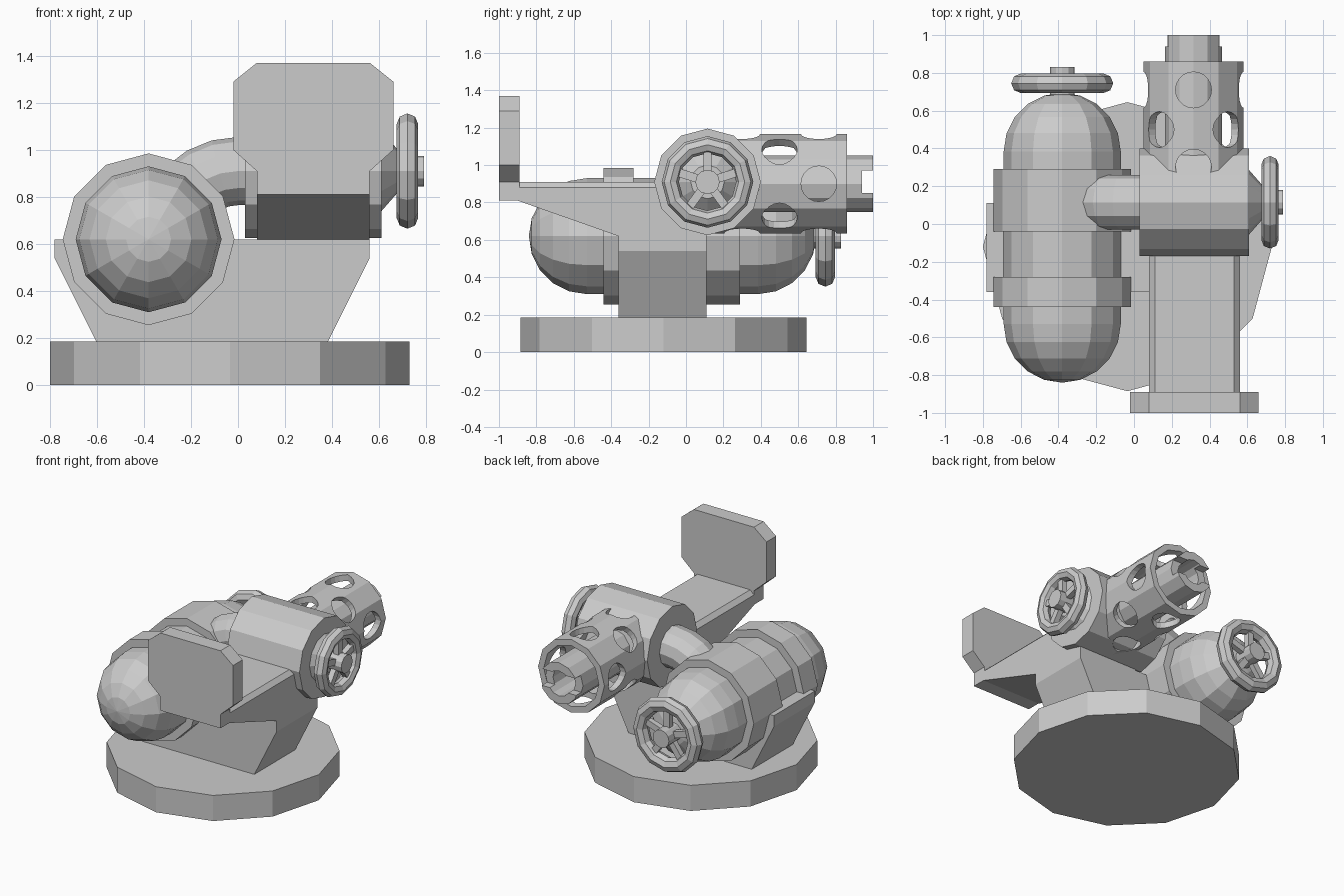
import bpy, bmesh, math
from mathutils import Matrix, Vector

if "Cube" in bpy.data.objects:
    bpy.data.objects.remove(bpy.data.objects["Cube"], do_unlink=True)

GREY = (0.6, 0.6, 0.6, 1)
metal = bpy.data.materials.new("plain_grey")
metal.use_nodes = True
metal.diffuse_color = GREY
metal.node_tree.nodes["Principled BSDF"].inputs["Base Color"].default_value = GREY

SIDES = 12
TURN = {"Z": Matrix.Identity(3),
        "Y": Matrix(((1, 0, 0), (0, 0, 1), (0, 1, 0))),
        "X": Matrix(((0, 0, 1), (1, 0, 0), (0, 1, 0)))}


def finish(bm, name):
    bmesh.ops.recalc_face_normals(bm, faces=bm.faces)
    mesh = bpy.data.meshes.new(name)
    bm.to_mesh(mesh)
    bm.free()
    mesh.materials.append(metal)
    obj = bpy.data.objects.new(name, mesh)
    bpy.context.collection.objects.link(obj)
    return obj


def lathe(name, profile, axis, centre, closed=False, sides=SIDES):
    """Revolve (radius, height) points about an axis; caps the ends unless closed."""
    bm = bmesh.new()
    rings = []
    for r, h in profile:
        ring = []
        for i in range(sides):
            a = math.tau * i / sides
            p = TURN[axis] @ Vector((r * math.cos(a), r * math.sin(a), h))
            ring.append(bm.verts.new(p + Vector(centre)))
        rings.append(ring)
    pairs = list(zip(rings, rings[1:]))
    if closed:
        pairs.append((rings[-1], rings[0]))
    else:
        bm.faces.new(rings[0])
        bm.faces.new(rings[-1])
    for lo, hi in pairs:
        for i in range(sides):
            j = (i + 1) % sides
            bm.faces.new((lo[i], lo[j], hi[j], hi[i]))
    bmesh.ops.remove_doubles(bm, verts=bm.verts, dist=0.0001)
    return finish(bm, name)


def rod(name, r, h0, h1, axis, centre):
    return lathe(name, [(r, h0), (r, h1)], axis, centre)


def prism(name, outline, axis, lo, hi, chamfer=0):
    """Extrude an outline along X (points are y, z) or Y (points are x, z)."""
    bm = bmesh.new()
    place = (lambda a, b: (lo, a, b)) if axis == "X" else (lambda a, b: (a, lo, b))
    face = bm.faces.new([bm.verts.new(place(a, b)) for a, b in outline])
    out = bmesh.ops.extrude_face_region(bm, geom=[face])
    step = Vector((hi - lo, 0, 0)) if axis == "X" else Vector((0, hi - lo, 0))
    bmesh.ops.translate(bm, vec=step,
                        verts=[v for v in out["geom"] if isinstance(v, bmesh.types.BMVert)])
    if chamfer:  # long top edges only
        top = max(b for a, b in outline)
        edges = [e for e in bm.edges if all(v.co.z > top - 0.001 for v in e.verts)
                 and abs(e.verts[0].co.x - e.verts[1].co.x) < 0.001]
        bmesh.ops.bevel(bm, geom=edges, offset=chamfer, segments=1, affect="EDGES")
    return finish(bm, name)


def cut(obj, cutter):
    mod = obj.modifiers.new("cut", "BOOLEAN")
    mod.operation, mod.solver, mod.object = "DIFFERENCE", "EXACT", cutter
    graph = bpy.context.evaluated_depsgraph_get()
    mesh = bpy.data.meshes.new_from_object(obj.evaluated_get(graph))
    obj.modifiers.clear()
    obj.data = mesh
    bpy.data.objects.remove(cutter, do_unlink=True)


def valve_wheel(name, outer, tube, axis, centre, hub):
    """Rim, hub and spokes of a hand wheel."""
    ring = [(outer - tube + tube * math.cos(math.tau * k / 8),
             tube * math.sin(math.tau * k / 8)) for k in range(8)]
    lathe(name + "_rim", ring, axis, centre, closed=True)
    rod(name + "_hub", 0.065, hub[0], hub[1], axis, centre)
    bm = bmesh.new()
    length = outer - tube
    for k in range(5):
        m = (TURN[axis].to_4x4() @ Matrix.Rotation(math.tau * k / 5 + math.pi / 2, 4, "Z")
             @ Matrix.Translation((length / 2, 0, 0))
             @ Matrix.Diagonal((length, 0.045, 0.04, 1)))
        bmesh.ops.create_cube(bm, size=1, matrix=Matrix.Translation(centre) @ m)
    finish(bm, name + "_spokes")


# Base and bracket
rod("base", 0.765, 0, 0.185, "Z", (-0.035, -0.12, 0))
prism("bracket", [(-0.6, 0.18), (-0.78, 0.54), (-0.78, 0.62),
                  (0.56, 0.62), (0.56, 0.54), (0.38, 0.18)], "Y", -0.36, 0.11)

# Arm and front shield
prism("arm", [(-0.9, 0.81), (-0.36, 0.62), (0.11, 0.62), (0.11, 0.91), (-0.9, 0.91)],
      "X", 0.08, 0.56, chamfer=0.03)
prism("shield", [(0.08, 0.81), (0.08, 0.91), (-0.02, 1.0), (-0.02, 1.29), (0.08, 1.37),
                 (0.56, 1.37), (0.66, 1.29), (0.66, 1.0), (0.56, 0.91), (0.56, 0.81)],
      "Y", -1, -0.89)

# Tank with rounded ends and two bands
TANK = (-0.38, 0, 0.62)
steps = [math.pi / 2 * k / 5 for k in range(6)]
front = [(0.31 * math.sin(a), -0.53 - 0.31 * math.cos(a)) for a in steps]
back = [(0.31 * math.cos(a), 0.385 + 0.31 * math.sin(a)) for a in steps]
front[0], back[-1] = (0.001, -0.84), (0.001, 0.695)
lathe("tank", front + back, "Y", TANK)
rod("tank_band_front", 0.365, -0.44, -0.28, "Y", TANK)
rod("tank_band_back", 0.365, -0.04, 0.29, "Y", TANK)
valve_wheel("tank_wheel", 0.27, 0.052, "Y", (-0.38, 0.745, 0.62), (-0.07, 0.085))

# Cross drum with its valve wheel
DRUM = (0, 0.115, 0.91)
rod("drum", 0.285, 0.03, 0.61, "X", DRUM)
lathe("drum_cone", [(0.17, 0.6), (0.17, 0.61), (0.09, 0.68)], "X", DRUM)
valve_wheel("drum_wheel", 0.245, 0.046, "X", (0.72, 0.115, 0.91), (-0.06, 0.07))

# Elbow pipe from drum to tank
bm = bmesh.new()
circle = bmesh.ops.create_circle(
    bm, segments=SIDES, radius=0.145,
    matrix=Matrix.Translation((0.05, 0.115, 0.91)) @ Matrix.Rotation(math.pi / 2, 4, "Y"))
out = bmesh.ops.extrude_edge_only(bm, edges=bm.edges[:])["geom"]
bmesh.ops.translate(bm, vec=(-0.05, 0, 0),
                    verts=[v for v in out if isinstance(v, bmesh.types.BMVert)])
bmesh.ops.spin(bm, geom=[e for e in out if isinstance(e, bmesh.types.BMEdge)],
               cent=(0, 0.115, 0.62), axis=(0, 1, 0), angle=-math.pi / 2, steps=6)
finish(bm, "elbow_pipe")

# Perforated barrel jacket
BARREL = (0.315, 0, 0.9)
jacket = lathe("barrel_jacket", [(0.265, 0.15), (0.265, 0.86), (0.22, 0.86), (0.22, 0.15)],
               "Y", BARREL, closed=True)
bm = bmesh.new()
for y, offset in ((0.3, 0), (0.5, math.pi / 4), (0.71, 0)):
    for k in range(4):
        m = (Matrix.Translation((BARREL[0], y, BARREL[2]))
             @ Matrix.Rotation(offset + k * math.pi / 2, 4, "Y")
             @ Matrix.Translation((0, 0, 0.27)))
        bmesh.ops.create_cone(bm, cap_ends=True, segments=20, radius1=0.095,
                              radius2=0.095, depth=0.24, matrix=m)
cut(jacket, finish(bm, "hole_cutter"))

# Inner barrel with a slotted muzzle
muzzle = lathe("inner_barrel", [(0.15, 0.15), (0.15, 1), (0.09, 1), (0.09, 0.15)],
               "Y", BARREL, closed=True)
bm = bmesh.new()
bmesh.ops.create_cube(bm, size=1, matrix=Matrix.Translation((0.315, 1.0, 0.91))
                      @ Matrix.Diagonal((0.6, 0.12, 0.12, 1)))
cut(muzzle, finish(bm, "slot_cutter"))
